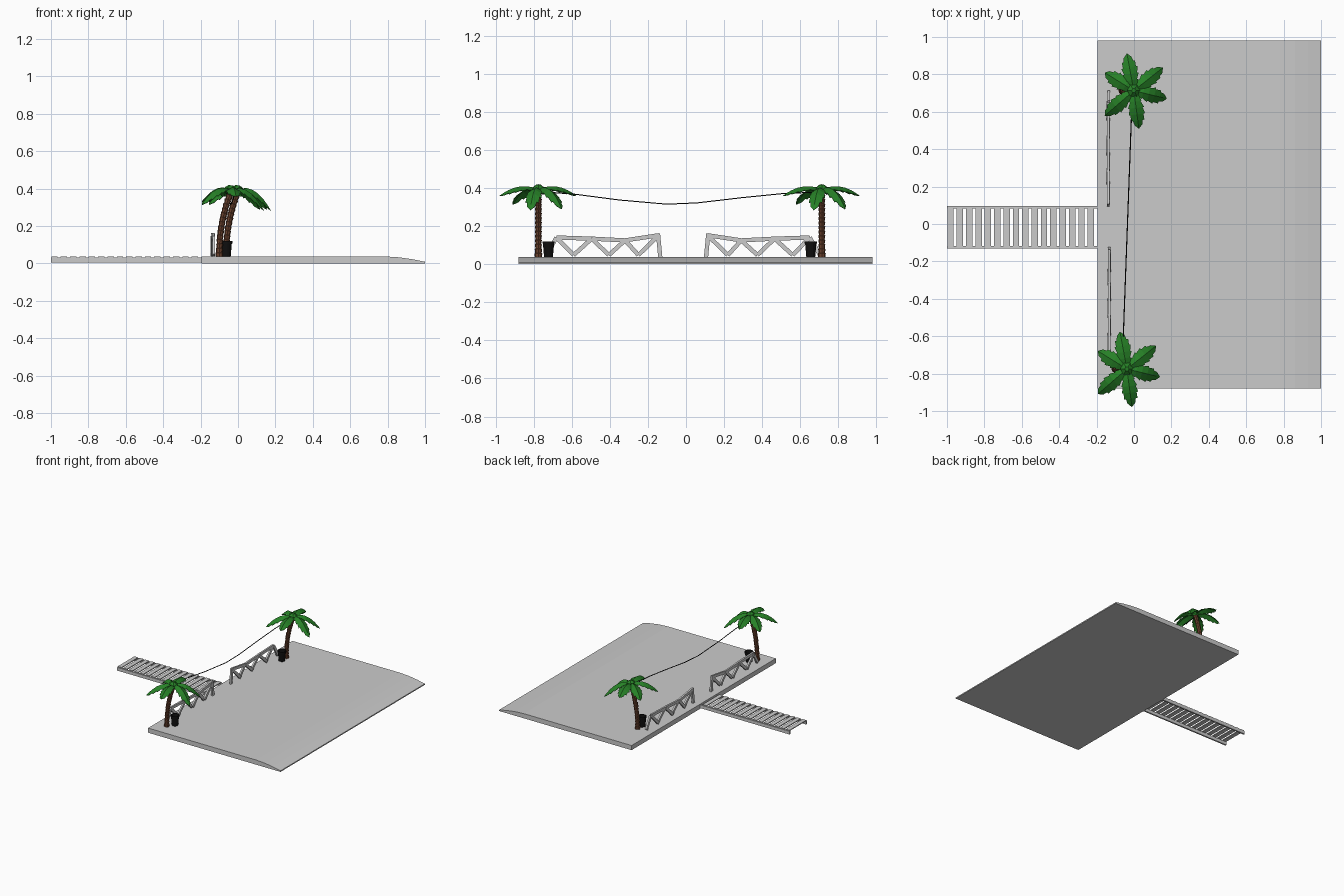
import bpy, bmesh, math
from mathutils import Vector

if "Cube" in bpy.data.objects:
    bpy.data.objects.remove(bpy.data.objects["Cube"])


def material(name, rgb):
    m = bpy.data.materials.new(name)
    m.diffuse_color = (*rgb, 1)
    m.use_nodes = True
    m.node_tree.nodes["Principled BSDF"].inputs["Base Color"].default_value = m.diffuse_color
    return m


GREEN = material("leaf_green", (0.02, 0.22, 0.02))
BROWN = material("bark_brown", (0.16, 0.06, 0.03))
BLACK = material("black", (0.005, 0.005, 0.005))


def finish(name, bm, mat=None):
    bmesh.ops.recalc_face_normals(bm, faces=bm.faces)
    me = bpy.data.meshes.new(name)
    bm.to_mesh(me)
    bm.free()
    ob = bpy.data.objects.new(name, me)
    bpy.context.collection.objects.link(ob)
    if mat:
        me.materials.append(mat)
    return ob


def add_box(bm, lo, hi):
    vs = bmesh.ops.create_cube(bm, size=1)["verts"]
    for v in vs:
        v.co = Vector([(lo[i] + hi[i]) / 2 + v.co[i] * (hi[i] - lo[i]) for i in range(3)])


def loft(bm, rings, cap_start=True, cap_end=True):
    loops = [[bm.verts.new(p) for p in r] for r in rings]
    n = len(loops[0])
    for a, b in zip(loops, loops[1:]):
        for i in range(n):
            bm.faces.new((a[i], a[(i + 1) % n], b[(i + 1) % n], b[i]))
    if cap_start:
        bm.faces.new(loops[0])
    if cap_end:
        bm.faces.new(loops[-1])


def ring(c, r, n, tilt=0.0):
    # horizontal ring, leaning about y by tilt
    out = []
    for i in range(n):
        a = 2 * math.pi * i / n
        x, y = r * math.cos(a), r * math.sin(a)
        out.append(Vector(c) + Vector((x * math.cos(tilt), y, -x * math.sin(tilt))))
    return out


# Ground slab with a rounded-off shore edge
bm = bmesh.new()
profile = [(-0.195, 0), (-0.195, 0.038), (0.78, 0.038), (0.86, 0.033), (0.93, 0.023), (1.0, 0.009), (1.0, 0)]
loft(bm, [[(x, y, z) for x, z in profile] for y in (-0.88, 0.98)])
finish("ground_slab", bm)

# Dock: two side beams and cross planks
bm = bmesh.new()
for y in (-0.13, 0.083):
    add_box(bm, (-1.0, y, 0.005), (-0.19, y + 0.012, 0.031))
finish("dock_beams", bm)
bm = bmesh.new()
for i in range(16):
    x = -0.99 + i * 0.05
    add_box(bm, (x - 0.008, -0.125, 0.031), (x + 0.026, 0.09, 0.038))
finish("dock_planks", bm)


# Fences: crooked top rail, zigzag braces and an end post, mirrored
def add_beam(bm, x, a, b, w=0.024, t=0.014):
    a, b = Vector(a), Vector(b)
    d = (b - a).normalized()
    n = Vector((-d.y, d.x)) * w / 2
    pts = [a + n, b + n, b - n, a - n]
    loft(bm, [[(x + s * t / 2, p.x, p.y) for p in pts] for s in (-1, 1)])


TOP = [(0.128, 0.152), (0.305, 0.125), (0.48, 0.134), (0.665, 0.14)]
LOW = [(0.235, 0.048), (0.39, 0.048), (0.575, 0.048), (0.72, 0.045)]
for name, side, x in (("back_fence", 1, -0.138), ("front_fence", -1, -0.132)):
    bm = bmesh.new()

    def put(a, b, dx, w=0.022):
        add_beam(bm, x + dx, *[(-0.015 + side * (p[0] + 0.0), p[1]) for p in (a, b)], w)

    for a, b in zip(TOP, TOP[1:]):
        put(a, b, 0)
    for t, l in zip(TOP, LOW):
        put(t, l, 0.003)
    for l, t in zip(LOW, TOP[1:]):
        put(l, t, -0.003)
    put((0.132, 0.16), (0.12, 0.036), 0)
    finish(name, bm)


# Palm trees
LEAVES = [(-0.037, 0.198, 0.36), (0.155, 0.123, 0.29), (0.176, -0.043, 0.285),
          (0.027, -0.203, 0.36), (-0.155, -0.134, 0.315), (-0.155, 0.096, 0.33)]


def palm(name, bx, by):
    # Ringed, curved trunk
    bm = bmesh.new()
    rings = []
    n = 15
    for i in range(n):
        for u, r in ((i, 0.0145), (i + 0.9, 0.0185)):
            t = u / n
            r += 0.004 * max(0, 1 - 6 * t)
            rings.append(ring((bx + 0.065 * t ** 2.2, by, 0.035 + 0.355 * t), r, 8, 0.4 * t))
    loft(bm, rings)
    finish(name + "_trunk", bm, BROWN)

    # Drooping, serrated leaves folded along the midrib
    bm = bmesh.new()
    cx, z0 = bx + 0.062, 0.393
    stations = [(0, 0.012), (0.12, 0.020), (0.28, 0.034), (0.29, 0.028), (0.45, 0.043), (0.46, 0.035),
                (0.62, 0.044), (0.63, 0.035), (0.78, 0.036), (0.79, 0.026), (0.9, 0.021), (1.0, 0.001)]
    for lx, ly, tip in LEAVES:
        side = Vector((-ly, lx, 0)).normalized()
        rows = []
        for t, w in stations:
            c = Vector((cx + lx * t, by + ly * t, z0 + 0.09 * t - (0.09 + z0 - tip) * t * t))
            drop = Vector((0, 0, -0.55 * w))
            rows.append([bm.verts.new(p) for p in (c - side * w + drop, c, c + side * w + drop)])
        for a, b in zip(rows, rows[1:]):
            for i in (0, 1):
                bm.faces.new((a[i], a[i + 1], b[i + 1], b[i]))
    ob = finish(name + "_leaves", bm, GREEN)
    mod = ob.modifiers.new("thickness", "SOLIDIFY")
    mod.thickness = 0.003

    # Crown where the leaves meet
    bm = bmesh.new()
    loft(bm, [ring((cx, by, z), r, 6, 0.15) for z, r in ((0.38, 0.022), (0.4, 0.036), (0.418, 0.012))])
    finish(name + "_crown", bm, GREEN)


palm("front_palm", -0.1, -0.775)
palm("back_palm", -0.063, 0.713)

# Open tapered bins
for name, y in (("front_bin", -0.722), ("back_bin", 0.655)):
    bm = bmesh.new()
    levels = [(0.038, 0.024), (0.108, 0.030), (0.108, 0.033), (0.12, 0.033), (0.12, 0.028), (0.045, 0.021)]
    loft(bm, [ring((-0.063, y, z), r, 14) for z, r in levels])
    finish(name, bm, BLACK)

# Sagging cable between the palms
cu = bpy.data.curves.new("cable", "CURVE")
cu.dimensions = "3D"
cu.bevel_depth = 0.003
cu.bevel_resolution = 1
heights = [(-0.775, 0.382), (-0.58, 0.367), (-0.35, 0.337), (-0.1, 0.315), (0.06, 0.322), (0.3, 0.35), (0.5, 0.37), (0.713, 0.38)]
sp = cu.splines.new("POLY")
sp.points.add(len(heights) - 1)
for p, (y, z) in zip(sp.points, heights):
    p.co = (-0.035 + 0.037 * y, y, z, 1)
cable = bpy.data.objects.new("cable", cu)
bpy.context.collection.objects.link(cable)
cu.materials.append(BLACK)
